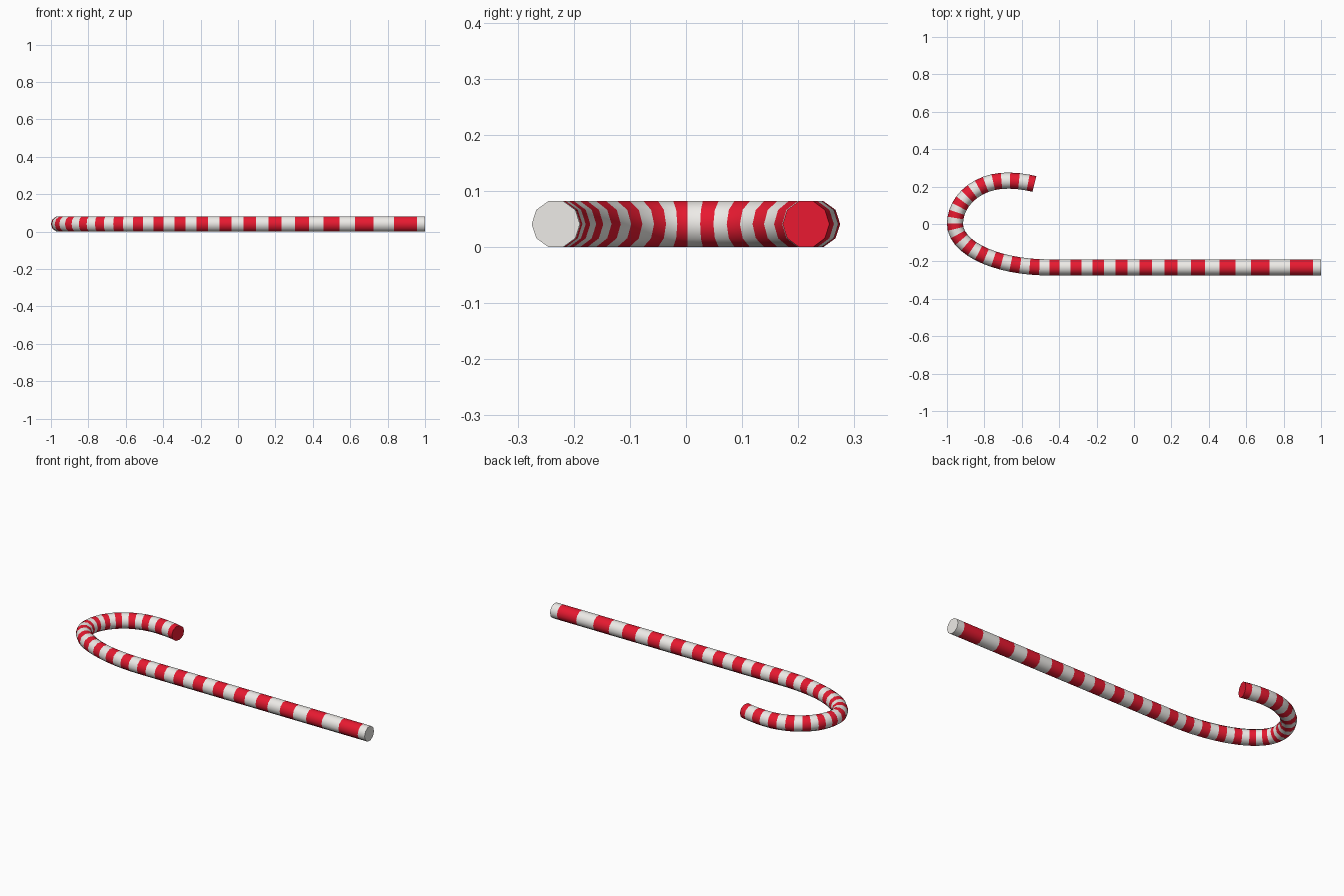
import bpy, bmesh, math
from mathutils import Vector

if "Cube" in bpy.data.objects:
    bpy.data.objects.remove(bpy.data.objects["Cube"])

SIDES, RADIUS = 10, 0.043
HEIGHT = RADIUS * math.cos(math.pi / SIDES)   # flat side rests on the ground
Y = 0.232                                     # half width of the hook centre line


def arc(cx, a, start, end, n=200):
    """Elliptical arc of the centre line, angles in degrees."""
    out = []
    for i in range(1, n + 1):
        t = math.radians(start + (end - start) * i / n)
        out.append(Vector((cx + a * math.cos(t), Y * math.sin(t), HEIGHT)))
    return out


# Centre line: straight shaft, long lower bend, tighter upper bend, hook tip
path = [Vector((1, -Y, HEIGHT)), Vector((-0.46, -Y, HEIGHT))]
path += arc(-0.46, 0.497, 270, 180)
left = len(path) - 1
path += arc(-0.68, 0.277, 180, 90)
path += arc(-0.68, 0.38, 90, 67.2)

dist = [0.0]
for p, q in zip(path, path[1:]):
    dist.append(dist[-1] + (q - p).length)


def at(s):
    """Point and tangent at distance s along the centre line."""
    i = 0
    while i < len(path) - 2 and dist[i + 1] < s:
        i += 1
    d = path[i + 1] - path[i]
    return path[i] + d * ((s - dist[i]) / d.length), d.normalized()


def fill(start, end, widths):
    """Stripe boundaries after start, scaled to finish at end."""
    k = (end - start) / sum(widths)
    out = []
    for w in widths:
        start += w * k
        out.append(start)
    return out


# Stripe boundaries: wide on the shaft, narrow at the bend
stops = [0.0]
for w in (.044, .123, .108, .099, .084, .084, .079, .075, .071, .069, .068, .066,
          .065, .063, .062, .061, .06, .059, .058, .055, .053, .052, .051):
    stops.append(stops[-1] + w)
stops += fill(stops[-1], dist[left] - 0.026, [.05 - .002 * i for i in range(10)])
stops.append(dist[left] + 0.003)
stops += fill(stops[-1], dist[-1], [.03 + .0017 * i for i in range(13)] + [.035])

# Striped tube
bm = bmesh.new()
rings = []
for s in stops:
    p, t = at(s)
    side = Vector((-t.y, t.x, 0))
    rings.append([bm.verts.new(p + RADIUS * (math.cos(a) * side + math.sin(a) * Vector((0, 0, 1))))
                  for a in (2 * math.pi * j / SIDES for j in range(SIDES))])
for i, (r0, r1) in enumerate(zip(rings, rings[1:])):
    for j in range(SIDES):
        k = (j + 1) % SIDES
        bm.faces.new((r0[j], r0[k], r1[k], r1[j])).material_index = i % 2
# End caps
bm.faces.new(rings[0]).material_index = 0
bm.faces.new(rings[-1]).material_index = 1
bmesh.ops.recalc_face_normals(bm, faces=bm.faces)

mesh = bpy.data.meshes.new("candy_cane")
bm.to_mesh(mesh)
bm.free()
for name, col in (("white", (0.85, 0.83, 0.8, 1)), ("red", (0.8, 0.01, 0.03, 1))):
    mat = bpy.data.materials.new(name)
    mat.diffuse_color = col
    mat.use_nodes = True
    mat.node_tree.nodes["Principled BSDF"].inputs["Base Color"].default_value = mat.diffuse_color
    mesh.materials.append(mat)
cane = bpy.data.objects.new("candy_cane", mesh)
bpy.context.collection.objects.link(cane)
bpy.context.view_layer.objects.active = cane
cane.select_set(True)
bpy.ops.object.shade_smooth_by_angle(angle=math.radians(40))
